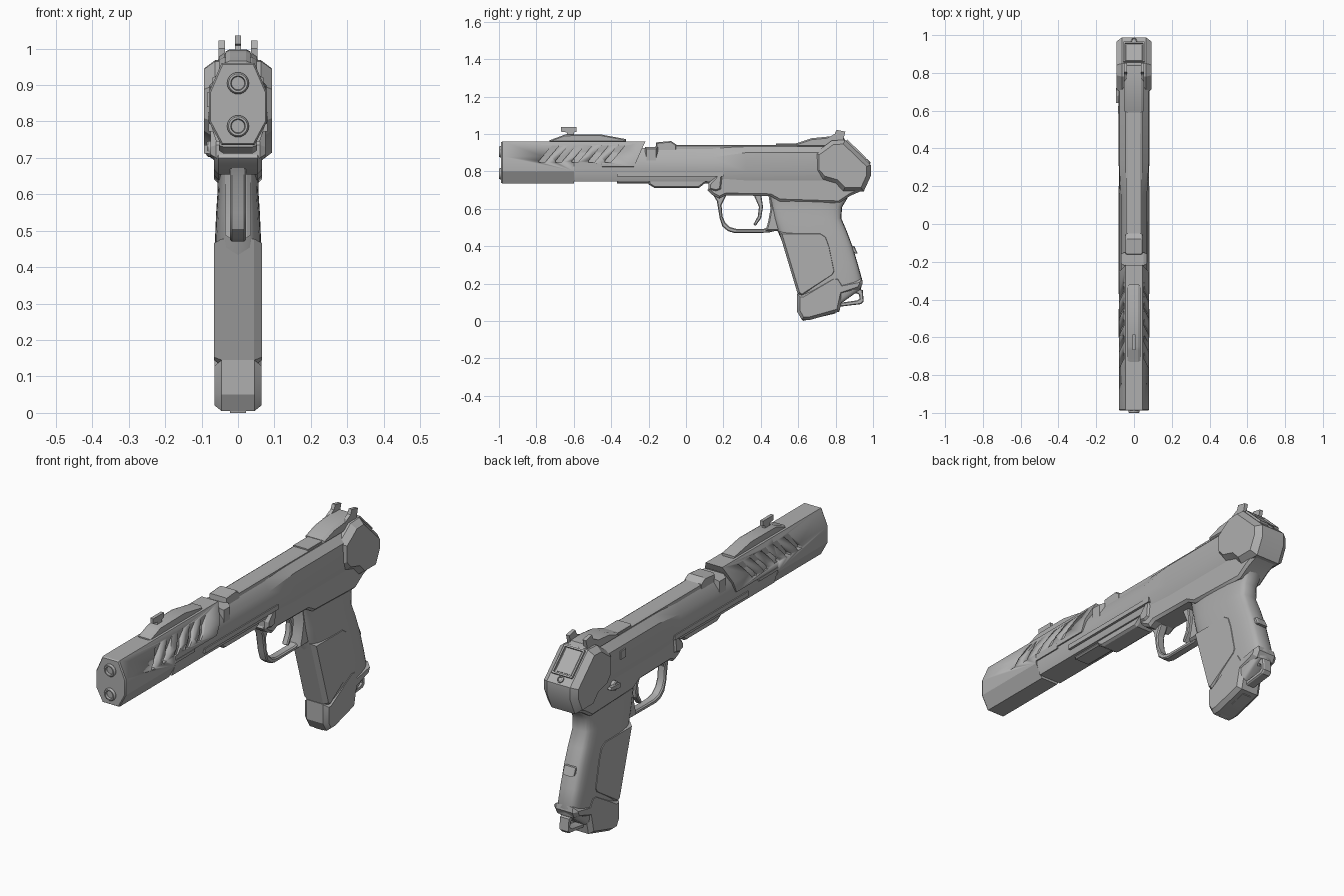
import bpy, bmesh, math
from mathutils import Vector, Matrix

if "Cube" in bpy.data.objects:
    bpy.data.objects.remove(bpy.data.objects["Cube"])

mat = bpy.data.materials.new("gunmetal_grey")
mat.diffuse_color = (0.43, 0.43, 0.43, 1)
mat.use_nodes = True
mat.node_tree.nodes["Principled BSDF"].inputs["Base Color"].default_value = mat.diffuse_color


def finish(name, bm, angle=25):
    bmesh.ops.recalc_face_normals(bm, faces=bm.faces)
    me = bpy.data.meshes.new(name)
    bm.to_mesh(me)
    bm.free()
    me.materials.append(mat)
    ob = bpy.data.objects.new(name, me)
    bpy.context.collection.objects.link(ob)
    bpy.ops.object.select_all(action='DESELECT')
    ob.select_set(True)
    bpy.context.view_layer.objects.active = ob
    bpy.ops.object.shade_smooth_by_angle(angle=math.radians(angle))
    return ob


def add_loft(bm, rings):
    loops = [[bm.verts.new(p) for p in r] for r in rings]
    n = len(loops[0])
    for a, b in zip(loops, loops[1:]):
        for i in range(n):
            j = (i + 1) % n
            bm.faces.new((a[i], a[j], b[j], b[i]))
    bm.faces.new(loops[0])
    bm.faces.new(loops[-1][::-1])


def loft(name, rings, angle=25):
    bm = bmesh.new()
    add_loft(bm, rings)
    return finish(name, bm, angle)


def inset(pts, d):
    """Move every corner of a y-z outline inwards by d."""
    n = len(pts)
    area = sum(pts[i][0] * pts[(i + 1) % n][1] - pts[(i + 1) % n][0] * pts[i][1] for i in range(n))
    s = 1 if area > 0 else -1
    out = []
    for i in range(n):
        p, q, r = (Vector(pts[k % n]) for k in (i - 1, i, i + 1))
        a, b = (q - p).normalized(), (r - q).normalized()
        na, nb = Vector((-a.y, a.x)) * s, Vector((-b.y, b.x)) * s
        out.append(q + (na + nb) * d / max(0.5, 1 + na.dot(nb)))
    return out


def side_rings(pts, x0, x1, cx=0, cin=0):
    ring = lambda x, p: [(x, y, z) for y, z in p]
    if not cx:
        return [ring(x0, pts), ring(x1, pts)]
    small = inset(pts, cin)
    return [ring(x0, small), ring(x0 + cx, pts), ring(x1 - cx, pts), ring(x1, small)]


def prism(name, pts, hw, cx=0, cin=0, xc=0):
    return loft(name, side_rings(pts, xc - hw, xc + hw, cx, cin))


def rect(y0, y1, z0, z1):
    return [(y0, z0), (y1, z0), (y1, z1), (y0, z1)]


def section(half, y):
    """Symmetric cross-section ring; y is a number or a function of z."""
    f = y if callable(y) else (lambda z: y)
    return [(w, f(z), z) for w, z in half] + [(-w, f(z), z) for w, z in reversed(half)]


def lathe(name, profile, origin, axis, seg=24):
    """Revolve (radius, height) points about an axis."""
    rot = Vector((0, 0, 1)).rotation_difference(Vector(axis)).to_matrix()
    rings = [[Vector(origin) + rot @ Vector((r * math.cos(2 * math.pi * i / seg),
              r * math.sin(2 * math.pi * i / seg), h)) for i in range(seg)] for r, h in profile]
    return loft(name, rings)


# front shroud, full height at the front and upper half only further back
full = [(.045, .96), (.08, .88), (.08, .80), (.045, .735)]
upper = [(.045, .96), (.08, .88), (.08, .825), (.045, .82)]
nose = [(.042, .956), (.076, .878), (.076, .802), (.042, .739)]
shroud = loft("front_shroud", [section(nose, -.988), section(full, -.982), section(full, -.6),
                               section(upper, -.6), section(upper, lambda z: -.28 + (z - .82) * .45)])

# slanted vent slots cut in both sides
bm = bmesh.new()
for i in range(5):
    y = -.785 + i * .088
    slot = [(y, .847), (y + .03, .847), (y + .105, .935), (y + .1, .946), (y + .075, .946), (y, .857)]
    for x0, x1 in ((.054, .12), (-.12, -.054)):
        add_loft(bm, side_rings(slot, x0, x1))
cutter = finish("slot_cutter", bm)
cutter.hide_render = True
mod = shroud.modifiers.new("slots", 'BOOLEAN')
mod.operation, mod.object, mod.solver = 'DIFFERENCE', cutter, 'EXACT'
bpy.context.view_layer.objects.active = shroud
bpy.ops.object.modifier_apply(modifier="slots")
bpy.data.objects.remove(cutter)

# two muzzle ports
for label, z in (("upper", .905), ("lower", .787)):
    lathe(label + "_port", [(.03, 0), (.03, .014), (.026, .02), (.02, .02), (.018, .008), (.012, .008),
                            (.010, .004)], (0, -.998 + .018, z), (0, -1, 0))

# receiver
slim = [(.04, .925), (.068, .875), (.077, .80), (.06, .745)]
wide = [(.045, .932), (.078, .90), (.081, .80), (.064, .745)]
loft("receiver", [section(slim, -.598), section(slim, .14), section(wide, .32), section(wide, .8)])
prism("receiver_collar", rect(-.22, -.15, .80, .93), .07, .02, .01)

# top rib, hump and ejection plate
prism("top_rib", rect(-.15, .66, .90, .942), .043, .01, .006)
prism("rib_hump", [(-.165, .90), (-.16, .955), (-.08, .962), (-.05, .942), (-.05, .90)], .046, .01, .006)
prism("rib_plate", rect(.48, .6, .93, .948), .04, .006, .004)
for s in (1, -1):
    prism("side_rail", rect(-.37, .2, .772, .795), .006, xc=s * .075)
    prism("shroud_tab", rect(-.6, -.45, .812, .826), .005, xc=s * .077)

# under rail
prism("under_rail", [(-.2, .76), (-.2, .73), (-.17, .712), (.07, .712), (.1, .735), (.14, .76)], .052, .012, .008)
prism("under_plate", rect(-.37, .14, .735, .76), .045, .008, .006)

# lower frame joining the receiver, guard and grip
prism("lower_frame", [(.17, .79), (.14, .745), (.115, .70), (.14, .675), (.18, .655), (.215, .672), (.45, .668),
                      (.5, .64), (.82, .63), (.88, .67), (.95, .70), (.96, .79)], .066, .012, .012)
prism("frame_shoulder", [(.17, .79), (.12, .735), (.12, .70), (.16, .69), (.19, .70), (.20, .79)], .075, .015, .012)

# trigger guard and trigger
outer = [(.13, .70), (.165, .64), (.18, .55), (.195, .505), (.225, .48), (.26, .470), (.44, .472), (.51, .49)]
inner = [(.49, .51), (.445, .505), (.415, .492), (.27, .492), (.235, .502), (.21, .525), (.195, .56), (.19, .62), (.215, .67)]
prism("trigger_guard", outer + inner, .022, .006, .005)
prism("guard_web", [(.44, .68), (.452, .60), (.44, .535), (.425, .48), (.53, .48), (.53, .68)], .035, .012, .008)
prism("trigger", [(.355, .69), (.40, .69), (.412, .61), (.402, .55), (.372, .508), (.36, .516), (.384, .56), (.39, .61)],
      .016, .005, .004)

# grip: height, front, back, half width
stations = [(.75, .43, .95, .066), (.70, .435, .925, .066), (.66, .445, .865, .058), (.61, .455, .835, .056),
            (.55, .47, .83, .060), (.48, .49, .86, .063), (.40, .525, .89, .064), (.30, .56, .92, .064),
            (.21, .585, .945, .063), (.17, .60, .935, .062), (.08, .61, .81, .058)]
rings = []
for z, y0, y1, w in stations:
    ring = []
    for i in range(28):
        a = 2 * math.pi * i / 28
        c, s = math.cos(a), math.sin(a)
        ring.append((w * math.copysign(abs(s) ** .45, s),
                     (y0 + y1) / 2 + (y1 - y0) / 2 * math.copysign(abs(c) ** .6, c), z))
    rings.append(ring)
loft("grip", rings, 35)
prism("grip_panel", [(.497, .478), (.72, .478), (.755, .455), (.775, .40), (.803, .265), (.79, .24), (.62, .13), (.597, .145)],
      .066, .022, .012)
prism("backstrap_catch", [(.86, .40), (.90, .40), (.918, .36), (.905, .36), (.87, .38)], .03, .006, .004)

# grip base and lanyard loop
prism("grip_base", [(.594, .145), (.625, .145), (.785, .24), (.82, .238), (.84, .205), (.94, .225), (.945, .20), (.93, .17),
                    (.84, .14), (.82, .05), (.66, .005), (.62, .005), (.594, .05)], .065, .02, .016)
prism("base_plug", [(.62, .02), (.625, .0), (.80, .04), (.80, .06)], .022)
prism("lanyard_loop", [(.81, .075), (.935, .09), (.95, .105), (.945, .165), (.93, .17), (.82, .15), (.82, .13),
                       (.915, .148), (.925, .14), (.928, .118), (.915, .11), (.81, .095)], .024, .006, .004)

# front sight
prism("front_sight_ramp", [(-.73, .955), (-.73, .966), (-.67, .988), (-.65, .996), (-.46, .998), (-.32, .972), (-.32, .955)],
      .034, .012, .006)
prism("front_sight_post", [(-.64, .99), (-.635, 1.008), (-.668, 1.012), (-.668, 1.036), (-.585, 1.036), (-.585, 1.012),
                           (-.60, 1.008), (-.60, .99)], .008)

# rear sight
prism("rear_sight_base", [(.59, .93), (.59, .95), (.67, .977), (.78, .988), (.84, .985), (.86, .95), (.84, .93)], .052, .014, .008)
for s in (1, -1):
    prism("rear_sight_blade", [(.75, .975), (.795, 1.0), (.805, 1.022), (.852, 1.012), (.84, .965)], .009, xc=s * .045)

# rear cap with its sloping plate and screw
prism("rear_cap", [(.69, .90), (.74, .935), (.78, .965), (.85, .968), (.988, .835), (.988, .775), (.95, .692), (.84, .692),
                   (.80, .735), (.73, .755), (.69, .80)], .093, .03, .022)
start, along = Vector((.85, .968)), Vector((.72, -.694))
out = Vector((.694, .72))
q = lambda t, h: tuple(start + along * t + out * h)
slab = lambda t0, t1, h: [q(t0, -.02), q(t1, -.02), q(t1, h), q(t0, h)]
prism("rear_plate", slab(.02, .135, .004), .046, .004, .003)
for s in (1, -1):
    prism("plate_rim", slab(.01, .145, .010), .004, xc=s * .052)
for t in (.008, .142):
    prism("plate_rim_bar", slab(t, t + .008, .010), .055)
sy, sz = q(.168, -.004)
lathe("rear_screw", [(.016, 0), (.016, .010), (.011, .013), (.009, .008)], (0, sy, sz), (0, .694, .72), 16)

# left side safety lever and small button
lathe("lever_pivot", [(.022, 0), (.022, .022), (.018, .026)], (-.06, .66, .725), (-1, 0, 0), 20)
prism("safety_lever", [(.64, .712), (.71, .722), (.72, .73), (.71, .738), (.64, .735)], .008, xc=-.086)
prism("side_button", rect(.585, .625, .84, .88), .006, xc=-.079)
